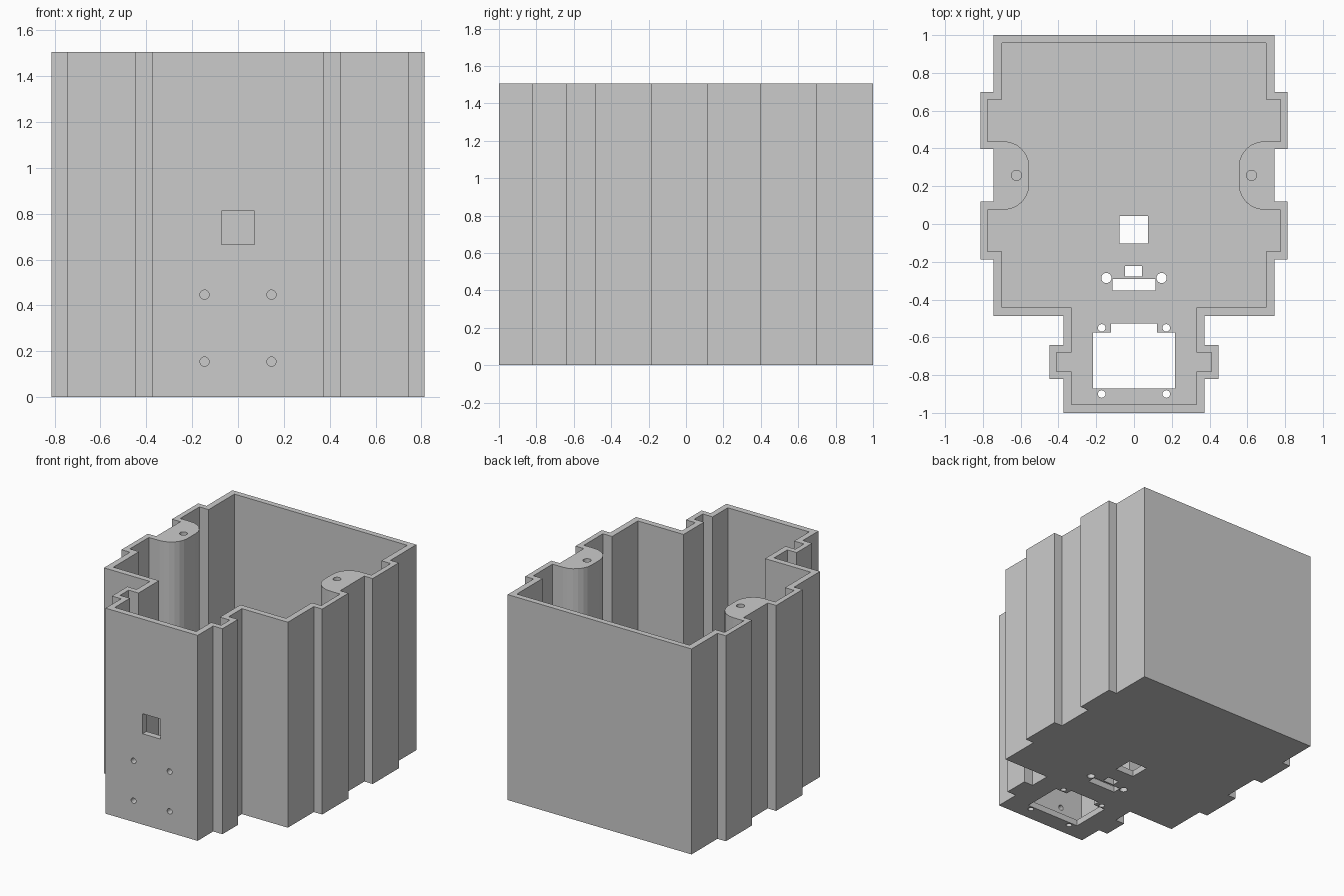
import bpy, bmesh
from math import cos, sin, pi

if "Cube" in bpy.data.objects:
    bpy.data.objects.remove(bpy.data.objects["Cube"])

H, FLOOR = 1.505, 0.045


def mirrored(half):
    """Close a right-hand half profile by mirroring it across x = 0."""
    return half + [(-x, y) for x, y in reversed(half)]


def rect(x0, x1, y0, y1):
    return [(x0, y0), (x1, y0), (x1, y1), (x0, y1)]


def disc(cx, cy, r, n=20):
    return [(cx + r * cos(2 * pi * i / n), cy + r * sin(2 * pi * i / n)) for i in range(n)]


def arc(cx, cy, r, a0, a1, n=6):
    return [(cx + r * cos(a0 + (a1 - a0) * i / n), cy + r * sin(a0 + (a1 - a0) * i / n))
            for i in range(n + 1)]


def prism(bm, pts, lo, hi, axis='Z'):
    """Extrude a profile along z, or along y with the profile in xz."""
    def place(p, h):
        return (p[0], p[1], h) if axis == 'Z' else (p[0], h, p[1])
    a = [bm.verts.new(place(p, lo)) for p in pts]
    b = [bm.verts.new(place(p, hi)) for p in pts]
    faces = [bm.faces.new(a), bm.faces.new(b)]
    for i in range(len(pts)):
        j = (i + 1) % len(pts)
        faces.append(bm.faces.new((a[i], a[j], b[j], b[i])))
    bmesh.ops.recalc_face_normals(bm, faces=faces)


def make(name, prisms):
    bm = bmesh.new()
    for p in prisms:
        prism(bm, *p)
    me = bpy.data.meshes.new(name)
    bm.to_mesh(me)
    bm.free()
    ob = bpy.data.objects.new(name, me)
    bpy.context.collection.objects.link(ob)
    return ob


def cut(target, cutter):
    mod = target.modifiers.new(cutter.name, 'BOOLEAN')
    mod.operation = 'DIFFERENCE'
    mod.solver = 'EXACT'
    mod.object = cutter
    cutter.hide_render = True
    bpy.context.view_layer.objects.active = target
    bpy.ops.object.modifier_apply(modifier=mod.name)
    bpy.data.objects.remove(cutter)


# Outer shell with stepped sides
outer = [(0.373, -1.0), (0.373, -0.82), (0.448, -0.82), (0.448, -0.64), (0.373, -0.64),
         (0.373, -0.487), (0.745, -0.487), (0.745, -0.187), (0.813, -0.187), (0.813, 0.118),
         (0.745, 0.118), (0.745, 0.398), (0.813, 0.398), (0.813, 0.70), (0.745, 0.70),
         (0.745, 1.0)]
housing = make("housing", [(mirrored(outer), 0, H)])

# Cavity, bulging inward around the two screw posts
r = 0.135
inner = [(0.33, -0.955), (0.33, -0.78), (0.41, -0.78), (0.41, -0.68), (0.33, -0.68),
         (0.33, -0.443), (0.70, -0.443), (0.70, -0.145), (0.775, -0.145), (0.775, 0.075)]
inner += arc(0.555 + r, 0.075 + r, r, 1.5 * pi, pi)
inner += arc(0.555 + r, 0.438 - r, r, pi, 0.5 * pi)
inner += [(0.775, 0.438), (0.775, 0.66), (0.70, 0.66), (0.70, 0.958)]
cut(housing, make("cavity", [(mirrored(inner), FLOOR, H + 0.1)]))

# Floor openings: square, connector slots and stepped socket
socket = mirrored([(0.218, -0.87), (0.218, -0.575), (0.122, -0.575), (0.122, -0.527)])
profiles = [rect(-0.077, 0.075, -0.103, 0.043), rect(-0.047, 0.043, -0.278, -0.222),
            rect(-0.115, 0.113, -0.352, -0.29), socket]
for s in (-1, 1):
    profiles += [disc(s * 0.146, -0.286, 0.027), disc(s * 0.171, -0.55, 0.02),
                 disc(s * 0.171, -0.90, 0.02)]
openings = [(p, -0.1, FLOOR + 0.05) for p in profiles]

# Front window and its four screw holes
front = [rect(-0.073, 0.073, 0.665, 0.812)]
front += [disc(s * 0.146, z, 0.02) for s in (-1, 1) for z in (0.155, 0.447)]
openings += [(p, -1.1, -0.93, 'Y') for p in front]

# Blind screw holes in the post tops
openings += [(disc(s * 0.622, 0.257, 0.027), H - 0.3, H + 0.1) for s in (-1, 1)]
cut(housing, make("openings", openings))
